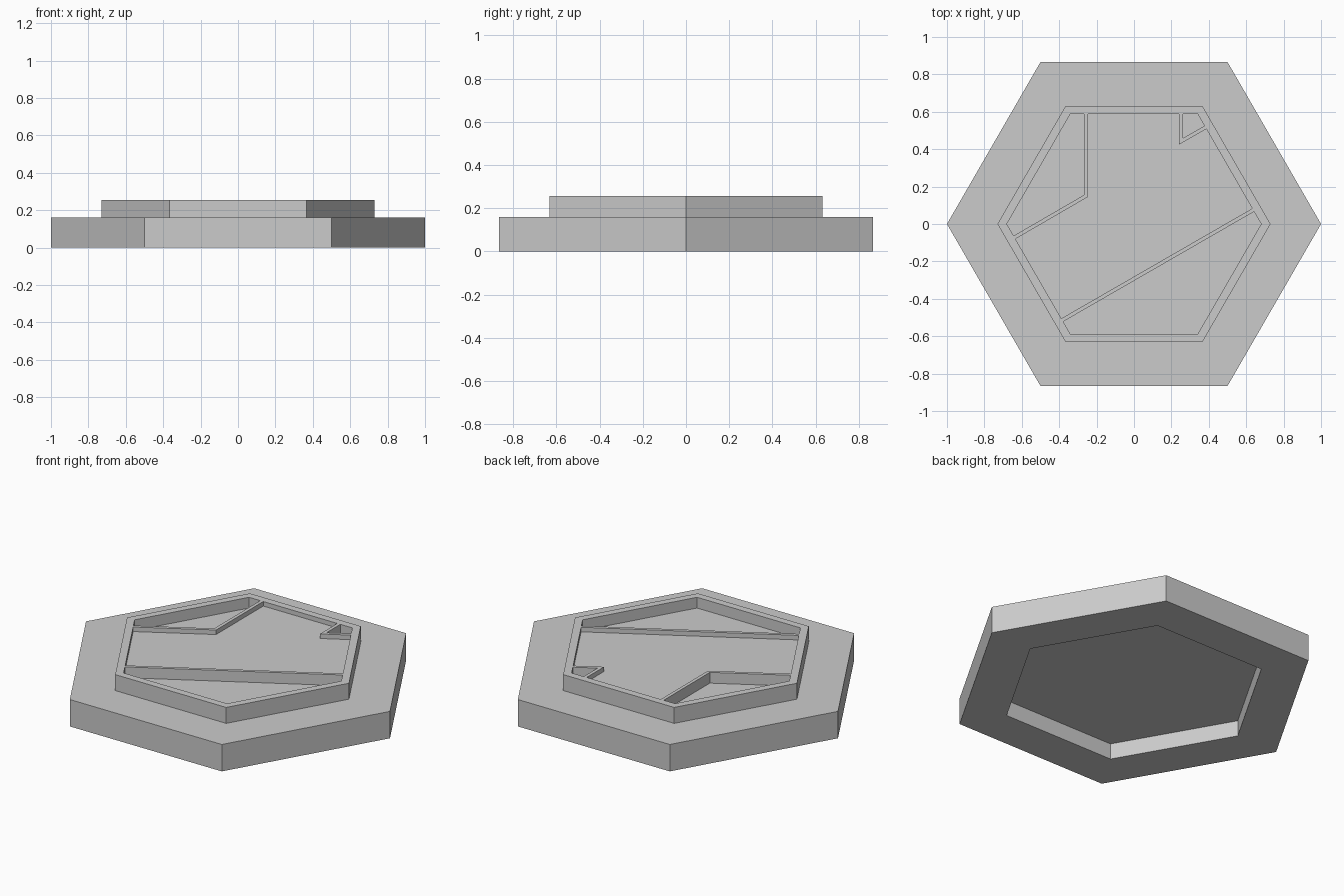
import bpy
import bmesh
from math import cos, sin, radians, sqrt

old = bpy.data.objects.get("Cube")
if old:
    bpy.data.objects.remove(old, do_unlink=True)

BASE_TOP, RIM_TOP = 0.16, 0.255
RECESS_TOP = 0.094            # ceiling of the underside socket
FLOOR, DEEP_FLOOR = 0.228, 0.191
RIM_R, INNER_R = 0.73, 0.68

grey = bpy.data.materials.new("plain grey")
grey.use_nodes = True
grey.diffuse_color = (0.6, 0.6, 0.6, 1)
grey.node_tree.nodes["Principled BSDF"].inputs["Base Color"].default_value = (0.6, 0.6, 0.6, 1)


def hexagon(r):
    return [(r * cos(radians(a)), r * sin(radians(a))) for a in range(0, 360, 60)]


def prism(name, outline, z0, z1):
    """Upright solid with the given outline."""
    bm = bmesh.new()
    bottom = bm.faces.new([bm.verts.new((x, y, z0)) for x, y in outline])
    top = bmesh.ops.extrude_face_region(bm, geom=[bottom])
    verts = [g for g in top["geom"] if isinstance(g, bmesh.types.BMVert)]
    bmesh.ops.translate(bm, verts=verts, vec=(0, 0, z1 - z0))
    bmesh.ops.recalc_face_normals(bm, faces=bm.faces)
    mesh = bpy.data.meshes.new(name)
    bm.to_mesh(mesh)
    bm.free()
    mesh.materials.append(grey)
    obj = bpy.data.objects.new(name, mesh)
    bpy.context.collection.objects.link(obj)
    return obj


def combine(target, tool, operation):
    """Apply a boolean, then discard the tool."""
    tool.hide_render = True
    mod = target.modifiers.new(tool.name, "BOOLEAN")
    mod.operation, mod.object, mod.solver = operation, tool, "EXACT"
    bpy.context.view_layer.objects.active = target
    bpy.ops.object.modifier_apply(modifier=mod.name)
    bpy.data.objects.remove(tool, do_unlink=True)


def on_edge(y, side):
    """Point on the slanted inner rim edge at height y."""
    return (side * (INNER_R - abs(y) / sqrt(3)), y)


# Stepped hexagonal body with a matching socket underneath
tile = prism("hexagonal_tile", hexagon(1), 0, BASE_TOP)
combine(tile, prism("raised_boss", hexagon(RIM_R), 0.13, RIM_TOP), "UNION")
combine(tile, prism("socket_cutter", hexagon(RIM_R), -0.1, RECESS_TOP), "DIFFERENCE")

# Pockets in the boss; the gaps between them remain as thin dividing walls
inner = hexagon(INNER_R)
right, back_right, back_left, left, front_left, front_right = inner
back = back_right[1]

middle = [(-0.246, back), (-0.246, 0.145), on_edge(-0.08, -1), on_edge(-0.505, -1),
          on_edge(0.083, 1), on_edge(0.508, 1), (0.241, 0.425), (0.241, back)]
left_pocket = [(-0.266, back), (-0.266, 0.156), on_edge(-0.063, -1), left, back_left]
corner_pocket = [(0.261, back), (0.261, 0.459), on_edge(0.525, 1), back_right]
front_pocket = [on_edge(0.066, 1), right, front_right, front_left, on_edge(-0.522, -1)]

for name, outline, floor in (("middle", middle, FLOOR),
                             ("left", left_pocket, DEEP_FLOOR),
                             ("corner", corner_pocket, DEEP_FLOOR),
                             ("front", front_pocket, DEEP_FLOOR)):
    combine(tile, prism(name + "_pocket_cutter", outline, floor, 0.4), "DIFFERENCE")
